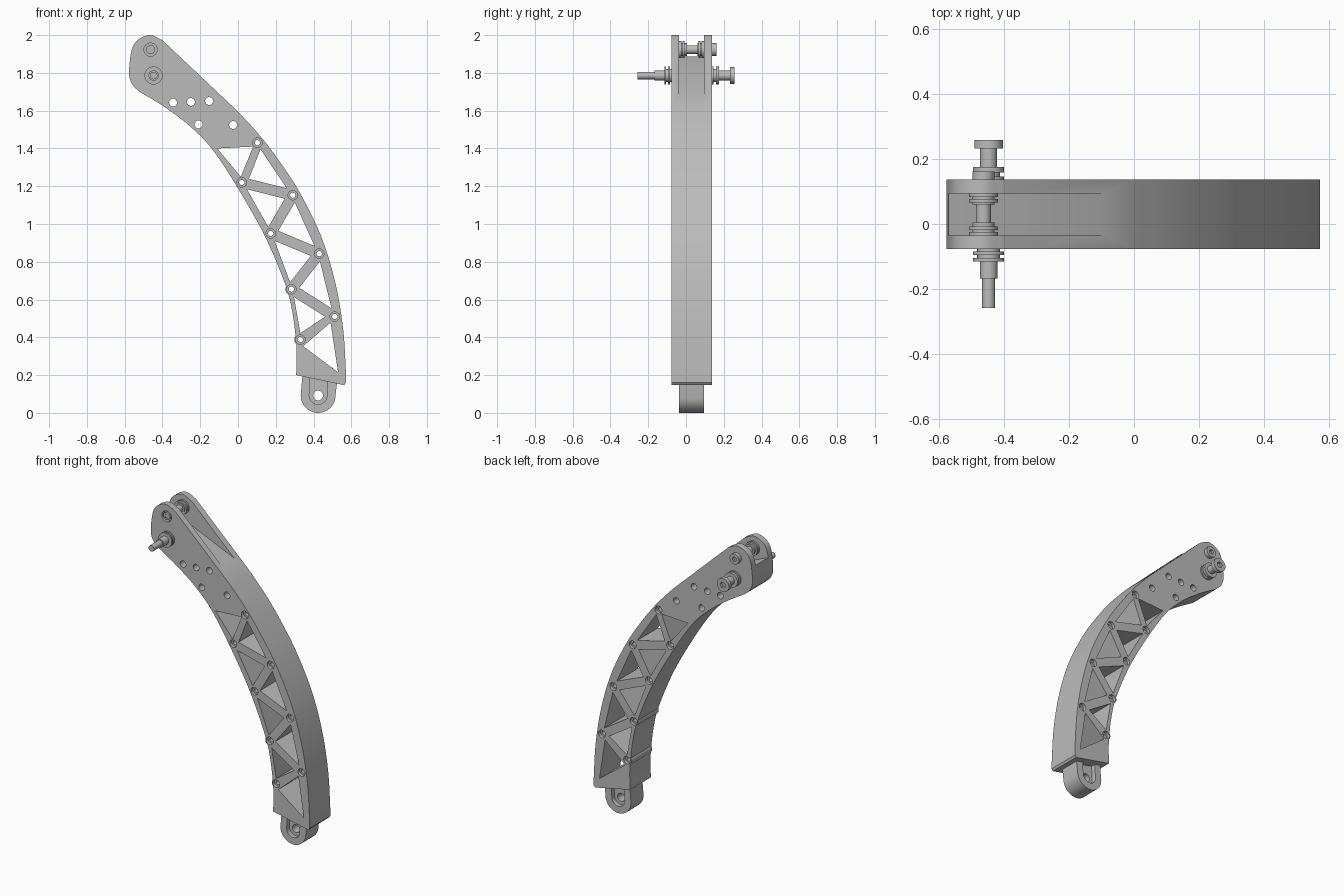
import bpy
import bmesh
import math
from mathutils import Vector

FRONT, BACK = -0.077, 0.137          # body thickness
SLOT_FRONT, SLOT_BACK = -0.036, 0.094  # fork gap and lower lug thickness

cube = bpy.data.objects.get("Cube")
if cube:
    bpy.data.objects.remove(cube, do_unlink=True)

grey = bpy.data.materials.new("machined grey")
grey.use_nodes = True
COLOUR = (0.5, 0.5, 0.5, 1)
grey.diffuse_color = COLOUR
grey.node_tree.nodes["Principled BSDF"].inputs["Base Color"].default_value = COLOUR


def make_object(name, bm):
    bmesh.ops.recalc_face_normals(bm, faces=bm.faces)
    mesh = bpy.data.meshes.new(name)
    bm.to_mesh(mesh)
    bm.free()
    mesh.materials.append(grey)
    obj = bpy.data.objects.new(name, mesh)
    bpy.context.collection.objects.link(obj)
    return obj


def add_prism(bm, outline, y0, y1):
    """Extrude an (x, z) outline from y0 to y1."""
    face = bm.faces.new([bm.verts.new((x, y0, z)) for x, z in outline])
    out = bmesh.ops.extrude_face_region(bm, geom=[face])
    moved = [v for v in out["geom"] if isinstance(v, bmesh.types.BMVert)]
    bmesh.ops.translate(bm, verts=moved, vec=(0, y1 - y0, 0))


def prisms(name, parts):
    bm = bmesh.new()
    for outline, y0, y1 in parts:
        add_prism(bm, outline, y0, y1)
    return make_object(name, bm)


def arc(centre, radius, start=0, end=360, sides=24):
    count = sides if end - start == 360 else sides + 1
    angles = [math.radians(start + (end - start) * i / sides) for i in range(count)]
    return [(centre[0] + radius * math.cos(a), centre[1] + radius * math.sin(a))
            for a in angles]


def smooth_path(points, steps=6):
    """Catmull-Rom curve through the points."""
    p = [Vector(q) for q in points]
    p = [2 * p[0] - p[1]] + p + [2 * p[-1] - p[-2]]
    path = []
    for a, b, c, d in zip(p, p[1:], p[2:], p[3:]):
        for i in range(steps):
            t = i / steps
            path.append(tuple(0.5 * (2 * b + (c - a) * t + (2 * a - 5 * b + 4 * c - d) * t ** 2
                                     + (3 * b - a - 3 * c + d) * t ** 3)))
    return path + [tuple(p[-2])]


def boolean(target, cutter, operation):
    mod = target.modifiers.new(operation.title(), "BOOLEAN")
    mod.operation, mod.object, mod.solver = operation, cutter, "EXACT"
    bpy.context.view_layer.objects.active = target
    bpy.ops.object.modifier_apply(modifier=mod.name)
    bpy.data.objects.remove(cutter, do_unlink=True)


def shade(obj):
    bpy.ops.object.select_all(action="DESELECT")
    obj.select_set(True)
    bpy.context.view_layer.objects.active = obj
    bpy.ops.object.shade_smooth_by_angle(angle=math.radians(30))


def inset_triangle(corners, insets):
    """Move each edge (corner i to i+1) inward by its own distance."""
    p = [Vector(c) for c in corners]
    centre = sum(p, Vector((0, 0))) / 3
    lines = []
    for i, inset in enumerate(insets):
        a, b = p[i], p[(i + 1) % 3]
        n = Vector((a.y - b.y, b.x - a.x)).normalized()
        if n.dot(centre - a) < 0:
            n = -n
        lines.append((n, n.dot(a) + inset))
    result = []
    for i in range(3):
        (n, c), (m, d) = lines[i - 1], lines[i]
        det = n.x * m.y - n.y * m.x
        result.append(((c * m.y - d * n.y) / det, (n.x * d - m.x * c) / det))
    return result


# Curved arm body
outer = smooth_path([(0, 1.595), (0.11, 1.475), (0.21, 1.345), (0.325, 1.17), (0.44, 0.935),
                     (0.515, 0.69), (0.557, 0.44), (0.572, 0.2)])
inner = smooth_path([(0.308, 0.2), (0.31, 0.336), (0.29, 0.52), (0.25, 0.68), (0.14, 0.94),
                     (-0.01, 1.205), (-0.14, 1.4), (-0.257, 1.52), (-0.39, 1.62), (-0.52, 1.7)])
head = smooth_path([(-0.52, 1.7), (-0.56, 1.74), (-0.577, 1.8), (-0.563, 1.92), (-0.53, 1.975),
                    (-0.465, 2.0), (-0.4, 1.973)])
foot = [(0.572, 0.16), (0.562, 0.147)]
body = prisms("arm_body", [(outer + foot + inner[:-1] + head, FRONT, BACK)])

# Triangular truss windows between the rivet hubs
hubs = [(0.103, 1.43), (0.02, 1.22), (0.29, 1.152), (0.173, 0.95), (0.43, 0.843),
        (0.283, 0.655), (0.512, 0.51), (0.33, 0.388)]
windows = [[(-0.11, 1.4), (0.08, 1.41), (0.015, 1.25)],
           [(0.345, 0.353), (0.49, 0.478), (0.53, 0.215)]]
windows += [inset_triangle(t, (0.028, 0.028, 0.006)) for t in zip(hubs, hubs[1:], hubs[2:])]
boolean(body, prisms("window_cutter", [(w, -0.5, 0.5) for w in windows]), "DIFFERENCE")
boolean(body, prisms("hub_bosses", [(arc(h, 0.032), FRONT, BACK) for h in hubs]), "UNION")

# Fork gap at the upper end
gap = [(-0.07, 1.673), (-0.62, 1.908), (-0.62, 2.2), (0.3, 2.2)]
boolean(body, prisms("gap_cutter", [(gap, SLOT_FRONT, SLOT_BACK)]), "DIFFERENCE")

# Through holes, hub counterbores and the recess for the upper bolt
UPPER, LOWER = (-0.463, 1.923), (-0.447, 1.786)
plate_holes = [(-0.344, 1.643), (-0.249, 1.646), (-0.153, 1.651), (-0.209, 1.527), (-0.026, 1.524)]
holes = [(arc(c, 0.021), -0.5, 0.5) for c in plate_holes]
holes += [(arc(h, 0.014), -0.5, 0.5) for h in hubs]
boolean(body, prisms("hole_cutter", holes), "DIFFERENCE")
bores = [(arc(UPPER, 0.035), FRONT - 0.1, FRONT + 0.025)]
for h in hubs:
    bores += [(arc(h, 0.025), FRONT - 0.1, FRONT + 0.02), (arc(h, 0.025), BACK - 0.02, BACK + 0.1)]
boolean(body, prisms("bore_cutter", bores), "DIFFERENCE")
shade(body)

# Lower mounting lug with a long recess on both faces
EYE = (0.424, 0.092)
lug = prisms("lower_lug", [(arc(EYE, 0.092, 180, 350) + [(0.527, 0.19), (0.5, 0.24), (0.345, 0.24)],
                            SLOT_FRONT, SLOT_BACK)])
recess = arc(EYE, 0.047, 180, 360) + [(0.475, 0.26), (0.385, 0.26)]
boolean(lug, prisms("recess_cutter", [(recess, -0.5, SLOT_FRONT + 0.03),
                                      (recess, SLOT_BACK - 0.03, 0.5)]), "DIFFERENCE")
boolean(lug, prisms("eye_cutter", [(arc(EYE, 0.026), -0.5, 0.5)]), "DIFFERENCE")
shade(lug)


def turned(name, centre, sections, socket=None):
    """Stack of coaxial discs (radius, y0, y1), with an optional hex socket."""
    bm = bmesh.new()
    profile = []
    for r, y0, y1 in sections:
        profile += [(r, y0), (r, y1)]
    profile = [(0, profile[0][1])] + profile + [(0, profile[-1][1])]
    verts = [bm.verts.new((centre[0] + r, y, centre[1])) for r, y in profile]
    edges = [bm.edges.new(pair) for pair in zip(verts, verts[1:])]
    bmesh.ops.spin(bm, geom=verts + edges, cent=(centre[0], 0, centre[1]), axis=(0, 1, 0),
                   angle=math.tau, steps=28, use_duplicate=False)
    bmesh.ops.remove_doubles(bm, verts=bm.verts, dist=0.0001)
    obj = make_object(name, bm)
    if socket:
        radius, y0, y1 = socket
        boolean(obj, prisms("socket_cutter", [(arc(centre, radius, sides=6), y0, y1)]), "DIFFERENCE")
    shade(obj)


# Upper bolt with grooved spacers inside the fork
turned("upper_bolt", UPPER, [
    (0.022, FRONT + 0.005, SLOT_FRONT), (0.045, SLOT_FRONT, -0.025), (0.034, -0.025, -0.019),
    (0.045, -0.019, -0.008), (0.034, -0.008, 0.004), (0.023, 0.004, 0.06),
    (0.034, 0.06, 0.066), (0.045, 0.066, 0.077), (0.034, 0.077, 0.083),
    (0.045, 0.083, SLOT_BACK), (0.022, SLOT_BACK, BACK), (0.034, BACK, 0.162)],
    (0.016, 0.145, 0.3))
turned("upper_bolt_nut", UPPER, [(0.024, FRONT + 0.002, FRONT + 0.03)], (0.014, -0.3, FRONT + 0.015))

# Lower pivot pin: stepped stud at the front, capped bolt at the back
turned("pivot_stud", LOWER, [
    (0.02, -0.258, -0.168), (0.027, -0.168, -0.115), (0.048, -0.115, -0.105),
    (0.035, -0.105, -0.095), (0.048, -0.095, -0.085), (0.035, -0.085, FRONT + 0.02)])
turned("pivot_bolt", LOWER, [
    (0.048, BACK - 0.02, 0.146), (0.035, 0.146, 0.158), (0.048, 0.158, 0.176),
    (0.026, 0.176, 0.232), (0.044, 0.232, 0.258)], (0.02, 0.24, 0.4))
